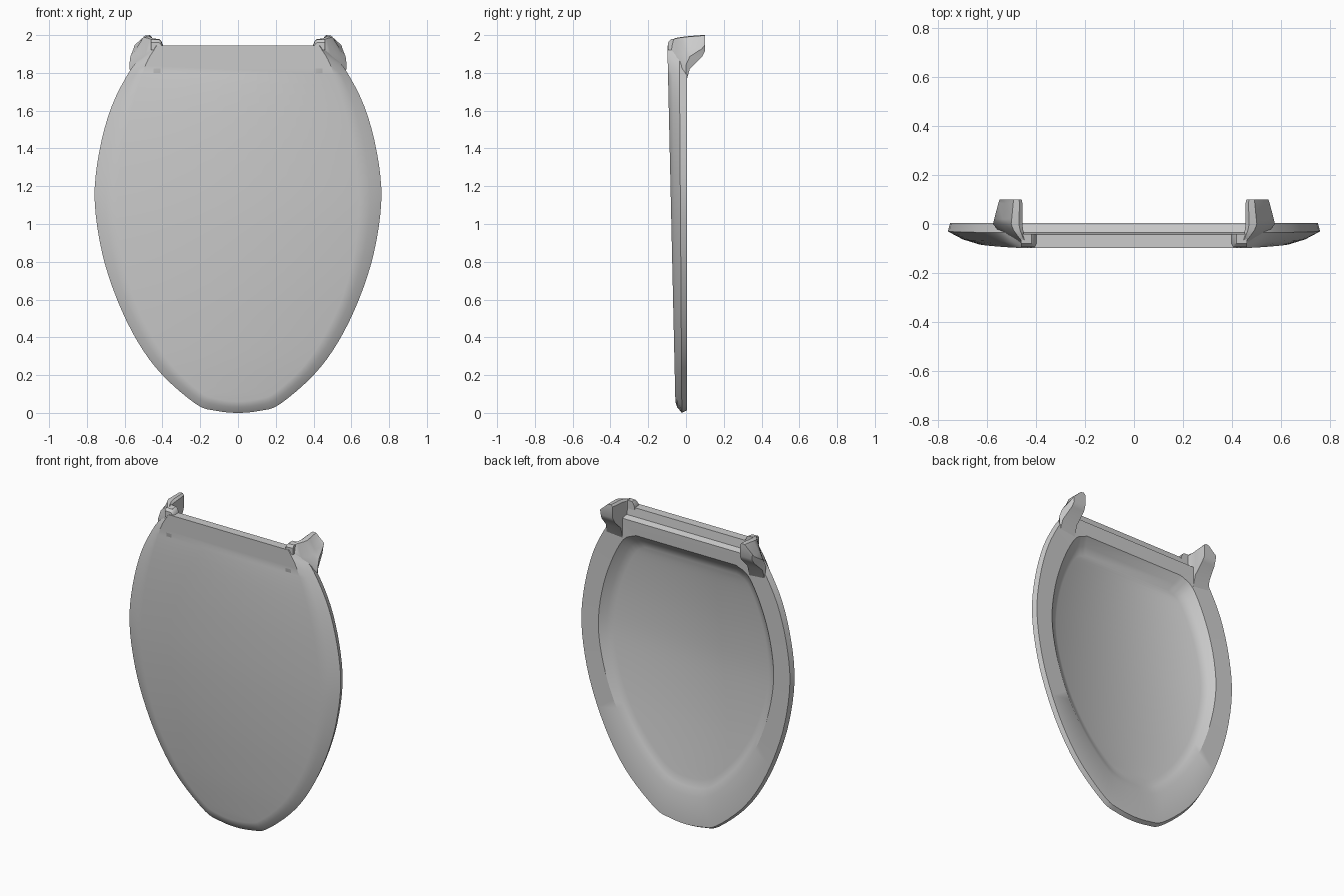
import bpy, bmesh
from mathutils import Vector

if "Cube" in bpy.data.objects:
    bpy.data.objects.remove(bpy.data.objects["Cube"])

mat = bpy.data.materials.new("light grey plastic")
mat.diffuse_color = (0.6, 0.6, 0.6, 1)
mat.use_nodes = True
mat.node_tree.nodes["Principled BSDF"].inputs["Base Color"].default_value = mat.diffuse_color


def front_y(z):
    # the front face leans forward towards the top
    return -0.055 - 0.0225 * z


def smooth_half(pts, steps=4):
    # Catmull-Rom curve through half an outline, bottom centre to top corner
    p = [Vector(q) for q in pts]
    p = [Vector((-p[1].x, p[1].y))] + p + [2 * p[-1] - p[-2]]
    out = []
    for i in range(1, len(p) - 2):
        a, b, c, d = p[i - 1:i + 3]
        for s in range(steps):
            t = s / steps
            out.append(0.5 * (2 * b + (c - a) * t + (2 * a - 5 * b + 4 * c - d) * t * t
                              + (3 * b - a - 3 * c + d) * t ** 3))
    return out + [p[-2]]


def finish(bm, name, angle):
    bmesh.ops.recalc_face_normals(bm, faces=bm.faces[:])
    me = bpy.data.meshes.new(name)
    bm.to_mesh(me)
    bm.free()
    me.materials.append(mat)
    ob = bpy.data.objects.new(name, me)
    bpy.context.collection.objects.link(ob)
    bpy.ops.object.select_all(action='DESELECT')
    ob.select_set(True)
    bpy.context.view_layer.objects.active = ob
    bpy.ops.object.shade_smooth_by_angle(angle=angle)
    return ob


def bridge(bm, r0, r1):
    n = len(r0)
    for i in range(n):
        j = (i + 1) % n
        bm.faces.new((r0[i], r0[j], r1[j], r1[i]))


def add_ring(bm, half, yfun):
    # mirrored closed loop: right side upwards, left side downwards
    pts = [(q.x, yfun(q.y), q.y) for q in half]
    return [bm.verts.new(p) for p in pts] + \
           [bm.verts.new((-x, y, z)) for x, y, z in reversed(pts[1:])]


def cap(bm, ring):
    # rows of faces across a mirrored loop
    n = len(ring)
    bm.faces.new((ring[0], ring[1], ring[-1]))
    for i in range(1, n // 2):
        bm.faces.new((ring[i], ring[i + 1], ring[n - i - 1], ring[n - i]))


outer = smooth_half([(0, 0), (.12, .012), (.22, .045), (.40, .2), (.53, .375), (.64, .6),
                     (.72, .85), (.759, 1.13), (.735, 1.38), (.67, 1.62), (.57, 1.815), (.50, 1.89)])
face = smooth_half([(0, .06), (.12, .075), (.2, .11), (.35, .25), (.47, .43), (.56, .63),
                    (.62, .87), (.64, 1.1), (.615, 1.38), (.56, 1.62), (.49, 1.84), (.43, 1.945)])
inner = smooth_half([(0, .2), (.1, .21), (.19, .25), (.31, .36), (.42, .5), (.52, .68),
                     (.595, .9), (.63, 1.13), (.605, 1.36), (.54, 1.57), (.45, 1.74), (.36, 1.79)])


def scaled(half, s):
    c = Vector((0, 1.05))
    return [c + (q - c) * s for q in half]


# Lid shell: recessed back panel, flat rim, outer edge, bevel, front face
mid = [a.lerp(b, 0.5) for a, b in zip(outer, face)]
mid[-1] = Vector((.46, 1.945))
rim = scaled(outer, 0.987)
bm = bmesh.new()
rings = [
    add_ring(bm, scaled(inner, 0.88), lambda z: front_y(z) + 0.028),
    add_ring(bm, scaled(inner, 0.94), lambda z: 0.6 * (front_y(z) + 0.028)),
    add_ring(bm, inner, lambda z: 0.0),
    add_ring(bm, rim, lambda z: 0.004),
    add_ring(bm, outer, lambda z: -0.022 - 0.007 * z),
    add_ring(bm, mid, lambda z: -0.042 if z > 1.94 else 0.62 * front_y(z) - 0.012),
    add_ring(bm, face, front_y),
]
for r0, r1 in zip(rings, rings[1:]):
    bridge(bm, r0, r1)
cap(bm, rings[0])
cap(bm, rings[-1])
finish(bm, "lid", 0.55)

# Hinge ears: sections along y as (y, inner x, outer x, bottom z, top z)
SECTIONS = [(-.096, .41, .45, 1.80, 1.945), (-.08, .43, .475, 1.77, 1.972),
            (-.055, .445, .51, 1.74, 1.985), (-.025, .452, .555, 1.72, 1.99),
            (0, .455, .575, 1.75, 1.993), (.02, .455, .57, 1.82, 1.995),
            (.085, .455, .553, 1.885, 2.0), (.1, .458, .548, 1.915, 2.0)]
for side, label in ((1, "right"), (-1, "left")):
    bm = bmesh.new()
    loops = []
    for y, xi, xo, zb, zt in SECTIONS:
        w, h = xo - xi, zt - zb
        prof = [(xi, zb), (xi, zt - .012), (xi + .12 * w, zt), (xi + .38 * w, zt - .003),
                (xi + .7 * w, zt - .35 * h), (xo, zt - .62 * h), (xo - .06 * w, zb)]
        loops.append([bm.verts.new((side * x, y, z)) for x, z in prof])
    for r0, r1 in zip(loops, loops[1:]):
        bridge(bm, r0, r1)
    bm.faces.new(loops[0])
    bm.faces.new(loops[-1])
    finish(bm, "hinge_ear_" + label, 0.6)

    # Small raised step between the ear and the top lip
    bm = bmesh.new()
    prof = [(.395, 1.92), (.398, 1.95), (.408, 1.972), (.418, 1.98), (.46, 1.982), (.46, 1.92)]
    ends = [[bm.verts.new((side * x, y, z - dz * (z > 1.93))) for x, z in prof]
            for y, dz in ((-.094, .02), (-.08, .004), (-.04, 0))]
    bridge(bm, ends[0], ends[1])
    bridge(bm, ends[1], ends[2])
    bm.faces.new(ends[0])
    bm.faces.new(ends[2])
    finish(bm, "lip_step_" + label, 0.6)
